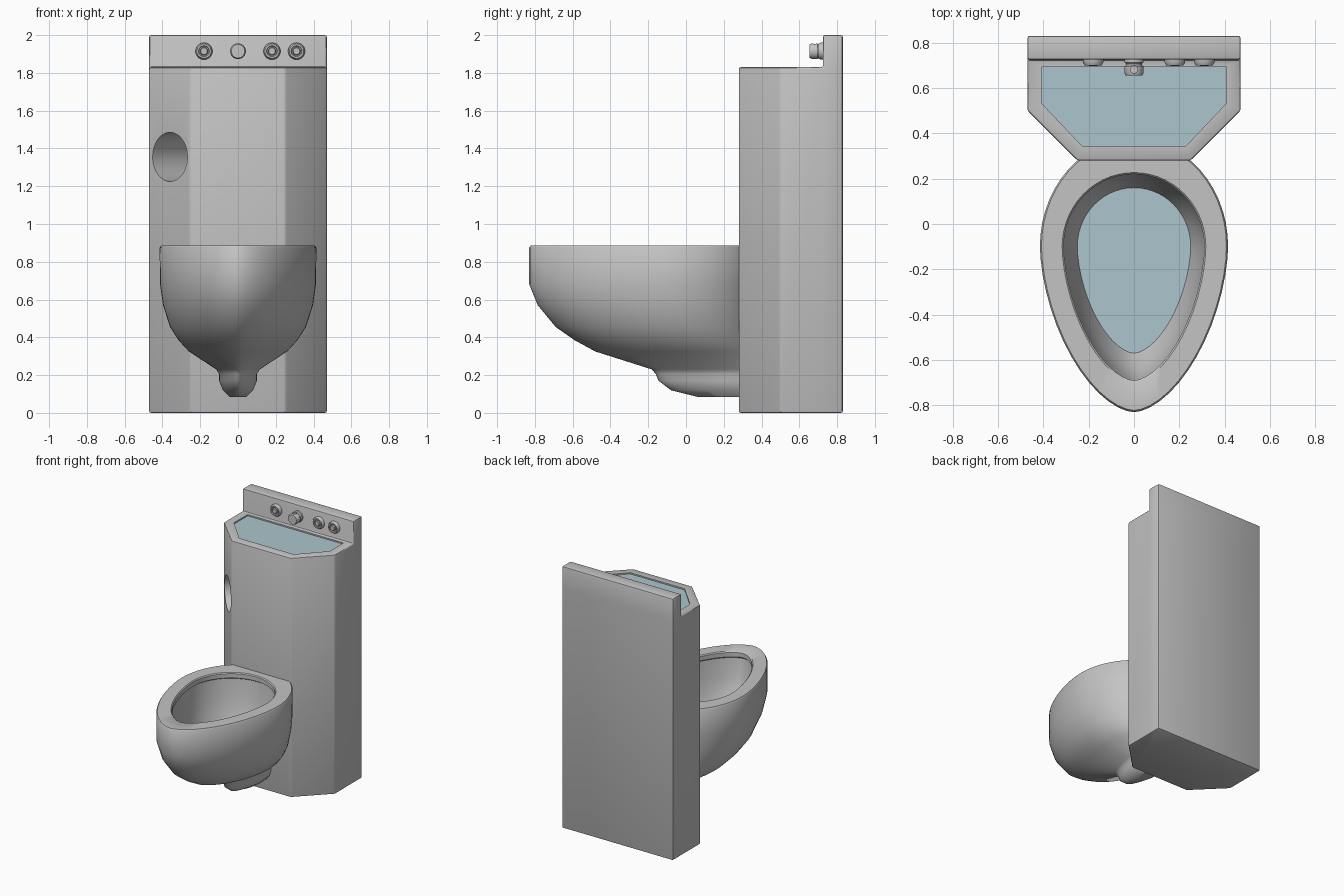
import bpy, bmesh, math
from mathutils import Matrix, Vector

if "Cube" in bpy.data.objects:
    bpy.data.objects.remove(bpy.data.objects["Cube"])


def material(name, rgb):
    m = bpy.data.materials.new(name)
    m.use_nodes = True
    m.diffuse_color = (*rgb, 1)
    m.node_tree.nodes["Principled BSDF"].inputs["Base Color"].default_value = (*rgb, 1)
    return m


STEEL = material("satin grey", (0.55, 0.55, 0.55))
WATER = material("pale blue water", (0.41, 0.56, 0.61))


def make(name, bm, *mats):
    bmesh.ops.recalc_face_normals(bm, faces=bm.faces)
    mesh = bpy.data.meshes.new(name)
    bm.to_mesh(mesh)
    bm.free()
    ob = bpy.data.objects.new(name, mesh)
    bpy.context.collection.objects.link(ob)
    for m in mats:
        mesh.materials.append(m)
    return ob


def select(ob):
    bpy.ops.object.select_all(action="DESELECT")
    ob.select_set(True)
    bpy.context.view_layer.objects.active = ob


def smooth(ob, angle=35):
    select(ob)
    bpy.ops.object.shade_smooth_by_angle(angle=math.radians(angle))


def apply(ob, kind, **settings):
    mod = ob.modifiers.new(kind, kind)
    for key, value in settings.items():
        setattr(mod, key, value)
    select(ob)
    bpy.ops.object.modifier_apply(modifier=mod.name)


def cut(ob, cutter):
    apply(ob, "BOOLEAN", object=cutter, operation="DIFFERENCE", solver="EXACT")
    bpy.data.objects.remove(cutter)


def loft(rings, cap_start=True):
    """Skin a list of equal-length point rings; returns the mesh and its end cap."""
    bm = bmesh.new()
    loops = [[bm.verts.new(p) for p in ring] for ring in rings]
    for a, b in zip(loops, loops[1:]):
        for i in range(len(a)):
            j = (i + 1) % len(a)
            bm.faces.new((a[i], a[j], b[j], b[i]))
    if cap_start:
        bm.faces.new(loops[0])
    return bm, bm.faces.new(loops[-1])


def mirrored(half):
    return half + [(-x, y) for x, y in reversed(half)]


def prism(half, z0, z1):
    pts = mirrored(half)
    return loft([[(x, y, z) for x, y in pts] for z in (z0, z1)])[0]


def rod(radius, length, matrix, segments=48):
    bm = bmesh.new()
    bmesh.ops.create_cone(bm, cap_ends=True, segments=segments, radius1=radius,
                          radius2=radius, depth=length, matrix=matrix)
    return bm


# Cabinet: chamfered column whose rear strip rises into the backsplash
BACK, SPLASH, TOP = 0.83, 0.725, 1.83
bm, top = loft([[(x, y, z) for x, y in mirrored(
    [(0.25, 0.28), (0.47, 0.50), (0.47, SPLASH), (0.47, BACK)])] for z in (0, TOP)])
ends = [v for v in top.verts if abs(v.co.y - SPLASH) < 0.001]
bmesh.utils.face_split(top, ends[0], ends[1])
strip = max((f for f in bm.faces if all(v.co.z > TOP - 0.01 for v in f.verts)),
            key=lambda f: f.calc_center_median().y)
raised = bmesh.ops.extrude_face_region(bm, geom=[strip])["geom"]
bmesh.ops.delete(bm, geom=[strip], context="FACES_ONLY")
bmesh.ops.translate(bm, vec=(0, 0, 2 - TOP),
                    verts=[g for g in raised if isinstance(g, bmesh.types.BMVert)])
cabinet = make("cabinet", bm, STEEL)
apply(cabinet, "BEVEL", width=0.01, segments=2, limit_method="ANGLE")

# Basin recess with water just under its edge
basin = [(0.23, 0.345), (0.405, 0.53), (0.405, 0.695)]
cut(cabinet, make("basin_cutter", prism(basin, 1.70, 1.95), STEEL))
make("basin_water", prism(basin, 1.70, 1.82), WATER)

# Round paper-roll recess in the right-hand chamfer
axis = Vector((1, 1, 0)).to_track_quat("Z", "Y").to_matrix().to_4x4()
cut(cabinet, make("roll_cutter", rod(
    0.13, 0.56, Matrix.Translation((-0.36, 0.39, 1.355)) @ axis), STEEL))
smooth(cabinet)


# Bowl: egg-shaped rings from the drain foot, over the rim and down inside
def egg(z, width, centre, front, back, count=56):
    ring = []
    for i in range(count):
        t = 2 * math.pi * i / count
        c, s = math.cos(t), math.sin(t)
        power = 2 / 1.7 if s < 0 else 1
        x = math.copysign(abs(c) ** power, c) * width
        reach = back - centre if s > 0 else centre - front
        y = centre + math.copysign(abs(s) ** power, s) * reach
        ring.append((x, y, z))
    return ring


bowl_rings = [
    (0.085, 0.045, 0.20, 0.06, 0.40),
    (0.12, 0.08, 0.18, -0.08, 0.40),
    (0.17, 0.10, 0.15, -0.145, 0.40),
    (0.205, 0.10, 0.12, -0.16, 0.40),
    (0.23, 0.115, 0.10, -0.18, 0.40),
    (0.325, 0.26, 0.00, -0.48, 0.39),
    (0.385, 0.315, -0.04, -0.59, 0.38),
    (0.455, 0.36, -0.07, -0.69, 0.376),
    (0.57, 0.397, -0.09, -0.785, 0.376),
    (0.68, 0.413, -0.10, -0.83, 0.376),
    (0.875, 0.415, -0.10, -0.83, 0.376),
    (0.885, 0.408, -0.10, -0.822, 0.37),
    (0.885, 0.317, -0.10, -0.70, 0.227),
    (0.878, 0.31, -0.10, -0.69, 0.22),
    (0.845, 0.31, -0.10, -0.69, 0.22),
    (0.835, 0.325, -0.10, -0.70, 0.235),
    (0.70, 0.312, -0.10, -0.68, 0.222),
    (0.57, 0.285, -0.10, -0.635, 0.195),
    (0.48, 0.25, -0.10, -0.57, 0.16),
]
bm, pool = loft([egg(*r) for r in bowl_rings])
pool.material_index = 1
smooth(make("bowl", bm, STEEL, WATER), 40)


# Turned fittings on the backsplash, facing forward
def turned(name, x, profile, count=24):
    rings = [[(x + r * math.cos(2 * math.pi * i / count), SPLASH - d,
               1.915 + r * math.sin(2 * math.pi * i / count))
              for i in range(count)] for r, d in profile]
    return make(name, loft(rings)[0], STEEL)


button = [(0.045, -0.01), (0.045, 0.012), (0.038, 0.025), (0.029, 0.025),
          (0.026, 0.015), (0.021, 0.015), (0.021, 0.025), (0.017, 0.029)]
for name, x in (("right_button", -0.18), ("inner_left_button", 0.18),
                ("outer_left_button", 0.31)):
    smooth(turned(name, x, button))

# Spout with a small upward outlet
spout = turned("spout", 0, [(0.042, -0.01), (0.042, 0.012), (0.035, 0.018),
                            (0.035, 0.024), (0.042, 0.03), (0.042, 0.058), (0.036, 0.07)])
cut(spout, make("outlet_cutter", rod(
    0.016, 0.05, Matrix.Translation((0, SPLASH - 0.044, 1.96)), 16), STEEL))
smooth(spout)
